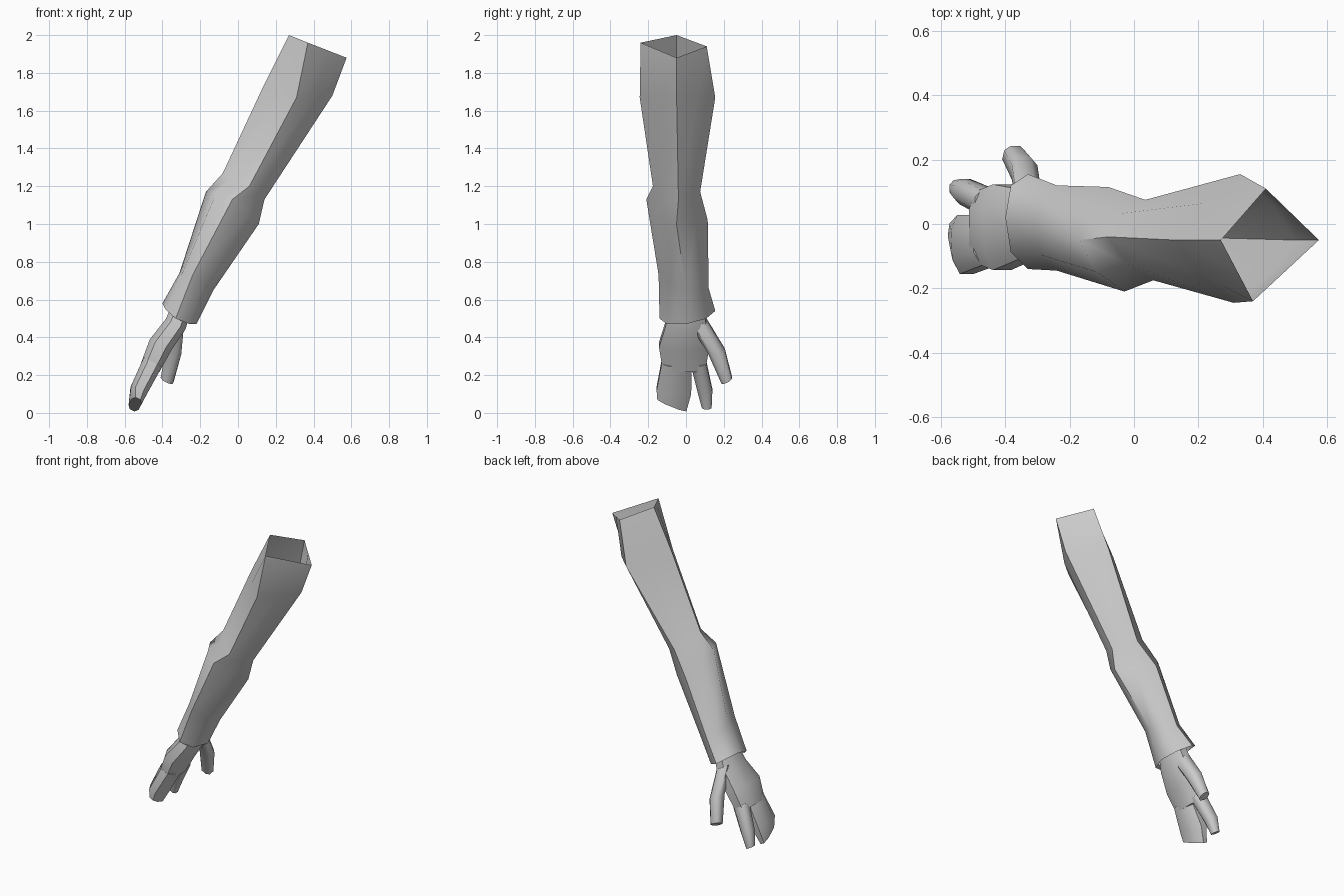
import bpy, bmesh, math
from mathutils import Vector

cube = bpy.data.objects.get("Cube")
if cube:
    bpy.data.objects.remove(cube, do_unlink=True)

grey = bpy.data.materials.new("plain_grey")
grey.use_nodes = True
colour = (0.6, 0.6, 0.6, 1)
grey.diffuse_color = colour
grey.node_tree.nodes["Principled BSDF"].inputs["Base Color"].default_value = colour

DOWN = Vector((-0.45, 0, -0.89)).normalized()   # direction of the hand
PALM = Vector((0.89, 0, -0.45)).normalized()    # way the palm faces
ACROSS = Vector((0, 1, 0))


def loft(name, rings, cap=False):
    """Skin a tube over rings that have equal point counts."""
    bm = bmesh.new()
    loops = [[bm.verts.new(p) for p in ring] for ring in rings]
    n = len(loops[0])
    for a, b in zip(loops, loops[1:]):
        for i in range(n):
            j = (i + 1) % n
            bm.faces.new((a[i], a[j], b[j], b[i]))
    if cap:
        bm.faces.new(loops[0])
        bm.faces.new(loops[-1])
    bmesh.ops.recalc_face_normals(bm, faces=bm.faces)
    mesh = bpy.data.meshes.new(name)
    bm.to_mesh(mesh)
    bm.free()
    mesh.materials.append(grey)
    obj = bpy.data.objects.new(name, mesh)
    bpy.context.collection.objects.link(obj)
    bpy.ops.object.select_all(action='DESELECT')
    obj.select_set(True)
    bpy.context.view_layer.objects.active = obj
    bpy.ops.object.shade_smooth_by_angle(angle=math.radians(50))
    return obj


def sleeve_ring(corners, bulge):
    """Four corners with rounded-out points between them."""
    pts = [Vector(c) for c in corners]
    centre = sum(pts, Vector()) / 4
    ring = []
    for a, b in zip(pts, pts[1:] + pts[:1]):
        mid = (a + b) / 2
        ring += [a, mid + (mid - centre) * bulge]
    return ring


def hand_ring(x, y, z, width, thick, slant=0):
    """Soft-cornered flat section across the hand or a finger."""
    ring = []
    for k in range(8):
        a = math.tau * (k + 0.5) / 8
        u = math.copysign(abs(math.cos(a)) ** 0.8, math.cos(a)) * width * 1.05
        v = math.copysign(abs(math.sin(a)) ** 0.8, math.sin(a)) * thick * 1.05
        ring.append(Vector((x, y, z)) + ACROSS * u + PALM * v + DOWN * u * slant)
    return ring


# Sleeve: outer, back, inner and front corner of each section, then roundness
sections = [
    ((0.27, -.05, 2.0), (.41, .11, 1.94), (.575, -.05, 1.88), (.37, -.24, 1.96), 0),
    ((.13, -.05, 1.72), (.33, .155, 1.67), (.50, -.05, 1.68), (.31, -.245, 1.67), .12),
    ((-.08, -.04, 1.27), (.035, .075, 1.17), (.14, -.04, 1.13), (.06, -.175, 1.2), .25),
    ((-.17, -.05, 1.17), (-.08, .115, 1.02), (.11, -.05, 1.0), (-.03, -.21, 1.13), .25),
    ((-.31, 0, .74), (-.24, .12, .66), (-.13, 0, .65), (-.24, -.145, .73), .35),
    ((-.40, .02, .58), (-.33, .155, .54), (-.22, 0, .47), (-.33, -.14, .5), .4),
]
loft("sleeve", [sleeve_ring(s[:4], s[4]) for s in sections])

# Palm, from inside the cuff to the knuckles
loft("palm", [hand_ring(*r) for r in (
    (-.29, 0, .58, .09, .05),
    (-.33, 0, .47, .11, .06),
    (-.41, -.01, .36, .135, .065),
    (-.465, -.01, .24, .115, .055))], cap=True)

# Joined outer fingers with a slanted tip
loft("outer_fingers", [hand_ring(*r) for r in (
    (-.45, -.05, .27, .08, .055),
    (-.525, -.064, .12, .093, .048, .1),
    (-.545, -.075, .045, .078, .03, .45))], cap=True)

# Separate index finger
loft("index_finger", [hand_ring(*r) for r in (
    (-.45, .065, .27, .042, .05),
    (-.525, .1, .12, .04, .04),
    (-.55, .11, .03, .026, .026))], cap=True)

# Thumb
loft("thumb", [hand_ring(*r) for r in (
    (-.325, .06, .49, .05, .045),
    (-.34, .16, .33, .047, .045),
    (-.375, .215, .175, .028, .036, -.5))], cap=True)
